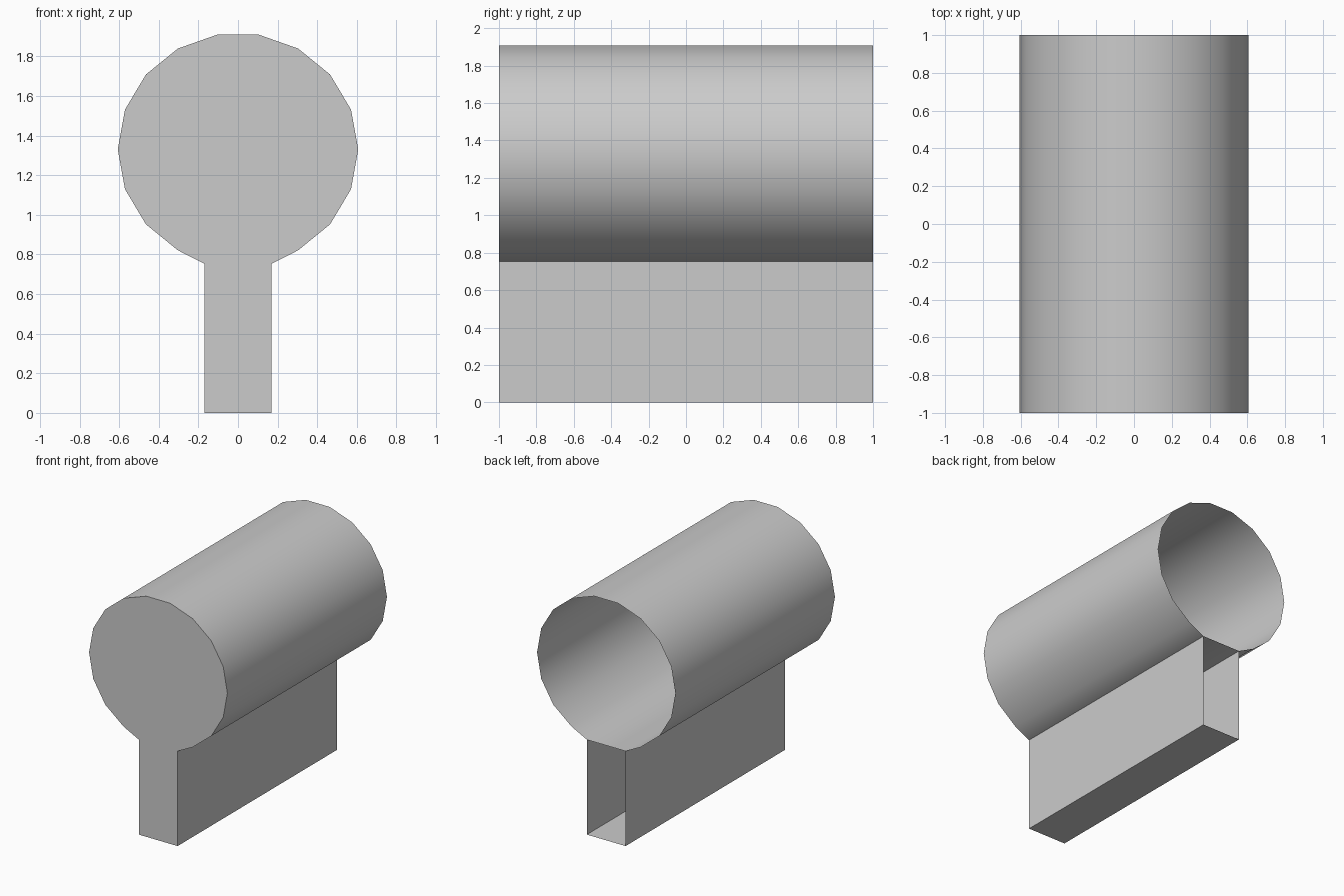
import bpy, bmesh
from math import cos, sin, radians

cube = bpy.data.objects.get("Cube")
if cube:
    bpy.data.objects.remove(cube, do_unlink=True)

grey = bpy.data.materials.new("plain grey")
grey.use_nodes = True
colour = (0.6, 0.6, 0.6, 1)
grey.diffuse_color = colour
grey.node_tree.nodes["Principled BSDF"].inputs["Base Color"].default_value = colour

SIDES, HALF, CENTRE_Z = 18, 0.17, 1.33
SEAM_Z = 0.753


def open_back_shell(name, profile):
    """Extrude an x-z profile along y, capped at the front and open at the back."""
    bm = bmesh.new()
    front = [bm.verts.new((x, -1, z)) for x, z in profile]
    back = [bm.verts.new((x, 1, z)) for x, z in profile]
    bm.faces.new(front)
    n = len(profile)
    for i in range(n):
        j = (i + 1) % n
        bm.faces.new((front[j], front[i], back[i], back[j]))
    mesh = bpy.data.meshes.new(name)
    bm.to_mesh(mesh)
    bm.free()
    mesh.materials.append(grey)
    obj = bpy.data.objects.new(name, mesh)
    bpy.context.collection.objects.link(obj)
    return obj


# Tube: its lowest side is widened to meet the stem
ring = []
for i in range(SIDES):
    a = radians(360 * i / SIDES)
    x, z = 0.607 * cos(a), CENTRE_Z + 0.588 * sin(a)
    if z < 0.77:
        x, z = (HALF if x > 0 else -HALF), SEAM_Z
    ring.append((x, z))
tube = open_back_shell("tube", ring)

# Stem: hollow box below; its roof is the tube's lowest side
stem = open_back_shell("stem", [(-HALF, 0), (HALF, 0), (HALF, SEAM_Z), (-HALF, SEAM_Z)])
bm = bmesh.new()
bm.from_mesh(stem.data)
roof = [f for f in bm.faces if all(v.co.z > SEAM_Z - 0.01 for v in f.verts)]
bmesh.ops.delete(bm, geom=roof, context='FACES_ONLY')
bm.to_mesh(stem.data)
bm.free()

# Smooth tube wall with crisp caps
bpy.ops.object.select_all(action='DESELECT')
tube.select_set(True)
bpy.context.view_layer.objects.active = tube
bpy.ops.object.shade_smooth_by_angle(angle=radians(35))
